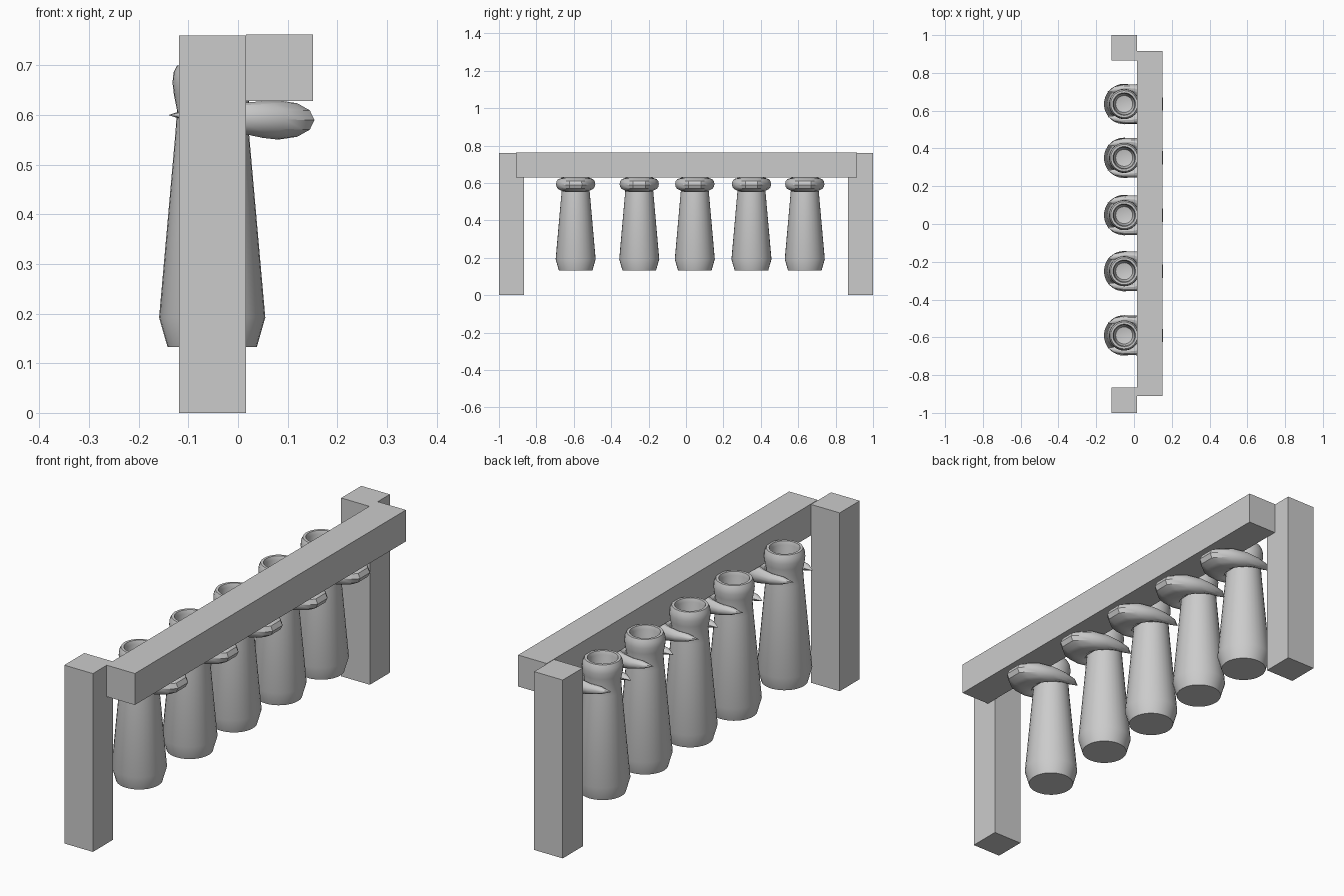
import bpy, bmesh, math
from mathutils import Vector

if "Cube" in bpy.data.objects:
    bpy.data.objects.remove(bpy.data.objects["Cube"])

BX = -0.052   # bottle axis


def make_object(name, bm, smooth=None):
    bmesh.ops.recalc_face_normals(bm, faces=bm.faces)
    me = bpy.data.meshes.new(name)
    bm.to_mesh(me)
    bm.free()
    ob = bpy.data.objects.new(name, me)
    bpy.context.collection.objects.link(ob)
    if smooth:
        bpy.ops.object.select_all(action='DESELECT')
        ob.select_set(True)
        bpy.context.view_layer.objects.active = ob
        bpy.ops.object.shade_smooth_by_angle(angle=math.radians(smooth))
    return ob


def box(name, lo, hi):
    bm = bmesh.new()
    bmesh.ops.create_cube(bm, size=1)
    for v in bm.verts:
        v.co = Vector([lo[i] + (v.co[i] + 0.5) * (hi[i] - lo[i]) for i in range(3)])
    return make_object(name, bm)


def loft(bm, rings):
    # joins closed rings of points; a one-point ring closes as a fan
    rows = [[bm.verts.new(p) for p in r] for r in rings]
    for a, b in zip(rows, rows[1:]):
        n = max(len(a), len(b))
        for i in range(n):
            j = (i + 1) % n
            if len(a) == 1:
                bm.faces.new((a[0], b[i], b[j]))
            elif len(b) == 1:
                bm.faces.new((a[i], a[j], b[0]))
            else:
                bm.faces.new((a[i], a[j], b[j], b[i]))


def bottle(name, y):
    # outer wall from base to rim, then down into the mouth
    profile = [(0, 0.133), (0.09, 0.133), (0.107, 0.192), (0.074, 0.565),
               (0.071, 0.61), (0.077, 0.64), (0.080, 0.665), (0.078, 0.685),
               (0.071, 0.70), (0.060, 0.70), (0.055, 0.685), (0.056, 0.65),
               (0.045, 0.62), (0, 0.61)]
    rings = []
    for r, z in profile:
        n = 32 if r else 1
        rings.append([(BX + r * math.cos(2 * math.pi * k / n),
                       y + r * math.sin(2 * math.pi * k / n), z) for k in range(n)])
    bm = bmesh.new()
    loft(bm, rings)
    return make_object(name, bm, 35)


def clip(name, y):
    # outer x, outer y, inner x, inner y, half height, centre z
    half = [(-0.105, 0.092, -0.09, 0.06, 0.014, 0.60),
            (-0.05, 0.104, -0.05, 0.067, 0.022, 0.597),
            (0.02, 0.105, -0.015, 0.060, 0.030, 0.594),
            (0.095, 0.085, 0.005, 0.048, 0.037, 0.591),
            (0.140, 0.050, 0.012, 0.032, 0.039, 0.590),
            (0.154, 0.033, 0.015, 0.022, 0.039, 0.590)]
    tip = (-0.14, 0.065, 0.60)
    rings = [[(tip[0], y + tip[1], tip[2])]]
    path = [(h, 1) for h in half] + [(h, -1) for h in reversed(half)]
    for (ox, oy, ix, iy, hh, cz), s in path:
        ring = []
        for k in range(12):
            a = 2 * math.pi * k / 12
            t = (1 + math.cos(a)) / 2
            ring.append((ix + (ox - ix) * t, y + s * (iy + (oy - iy) * t),
                         cz + hh * math.sin(a)))
        rings.append(ring)
    rings.append([(tip[0], y - tip[1], tip[2])])
    bm = bmesh.new()
    loft(bm, rings)
    return make_object(name, bm, 30)


# Two posts and the cross beam
for side, y0 in (("left", -1.0), ("right", 0.865)):
    box(f"{side}_post", (-0.119, y0, 0), (0.016, y0 + 0.135, 0.76))
box("cross_beam", (0.016, -0.91, 0.628), (0.151, 0.915, 0.762))

# Row of bottles, each held by a pointed clip under the beam
for i, y in enumerate((-0.59, -0.25, 0.047, 0.35, 0.635), 1):
    bottle(f"bottle_{i}", y)
    clip(f"neck_clip_{i}", y)
